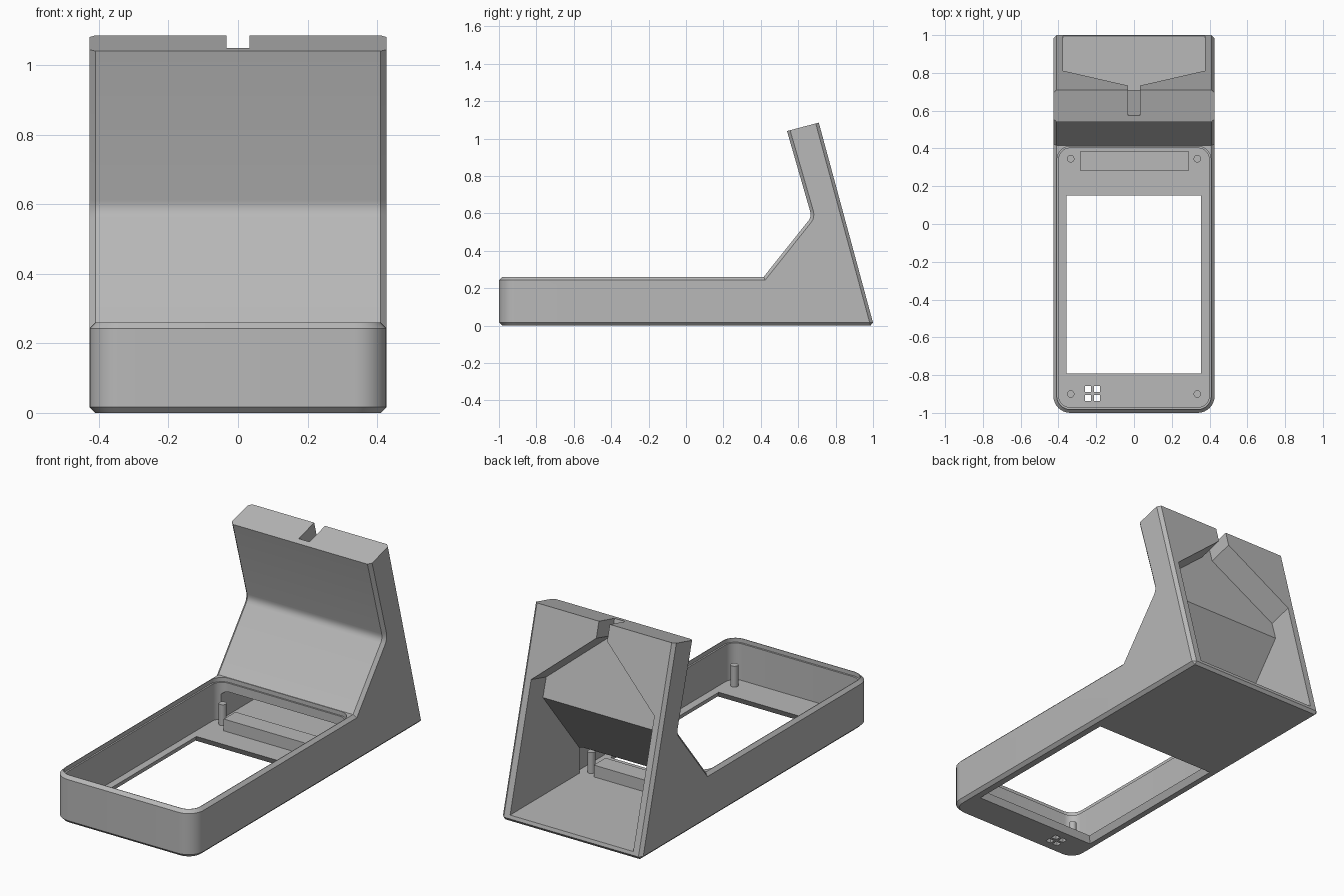
import bpy, bmesh, math
from mathutils import Vector

if "Cube" in bpy.data.objects:
    bpy.data.objects.remove(bpy.data.objects["Cube"])

grey = bpy.data.materials.new("plain grey")
grey.diffuse_color = (0.48, 0.48, 0.48, 1)
grey.use_nodes = True
grey.node_tree.nodes["Principled BSDF"].inputs["Base Color"].default_value = grey.diffuse_color
W = 0.427      # half width
FLOOR = 0.035  # floor thickness


def make(name, bm):
    bmesh.ops.recalc_face_normals(bm, faces=bm.faces[:])
    me = bpy.data.meshes.new(name)
    bm.to_mesh(me)
    bm.free()
    me.materials.append(grey)
    ob = bpy.data.objects.new(name, me)
    bpy.context.collection.objects.link(ob)
    return ob


def loft(bm, lower, upper):
    """Solid between two matching outlines."""
    a = [bm.verts.new(p) for p in lower]
    b = [bm.verts.new(p) for p in upper]
    n = len(a)
    bm.faces.new(a)
    bm.faces.new(b)
    for i in range(n):
        bm.faces.new((a[i], a[(i + 1) % n], b[(i + 1) % n], b[i]))


def solid(name, lower, upper):
    bm = bmesh.new()
    loft(bm, lower, upper)
    return make(name, bm)


def side_prism(name, prof, hw):
    return solid(name, [(-hw, y, z) for y, z in prof], [(hw, y, z) for y, z in prof])


def rect(x0, x1, y0, y1, z):
    return [(x0, y0, z), (x1, y0, z), (x1, y1, z), (x0, y1, z)]


def round_rect(hw, y0, y1, r, z, n=8):
    pts = []
    for cx, cy, a0 in ((hw - r, y1 - r, 0), (r - hw, y1 - r, 90),
                       (r - hw, y0 + r, 180), (hw - r, y0 + r, 270)):
        for i in range(n + 1):
            a = math.radians(a0 + 90 * i / n)
            pts.append((cx + r * math.cos(a), cy + r * math.sin(a), z))
    return pts


def boolean(ob, tool, op='DIFFERENCE'):
    m = ob.modifiers.new("cut", 'BOOLEAN')
    m.operation, m.object, m.solver = op, tool, 'EXACT'
    bpy.context.view_layer.update()
    dg = bpy.context.evaluated_depsgraph_get()
    me = bpy.data.meshes.new_from_object(ob.evaluated_get(dg))
    ob.modifiers.clear()
    ob.data = me
    bpy.data.objects.remove(tool)


# Body: side profile with a softened crease in the back rest
prof = [(-1, 0), (-1, 0.26), (0.415, 0.26)]
p0, p1, p2 = Vector((0.655, 0.561)), Vector((0.672, 0.582)), Vector((0.664, 0.61))
prof += [tuple(p0 * (1 - t) ** 2 + p1 * 2 * t * (1 - t) + p2 * t * t)
         for t in (0, 0.25, 0.5, 0.75, 1)]
prof += [(0.54, 1.04), (0.71, 1.085), (1.004, 0)]
body = side_prism("stand_body", prof, W)

bm = bmesh.new()
bm.from_mesh(body.data)
# round the two front uprights
front = [e for e in bm.edges if all(v.co.y < -0.99 for v in e.verts)
         and abs(e.verts[0].co.z - e.verts[1].co.z) > 0.1]
bmesh.ops.bevel(bm, geom=front, offset=0.09, segments=8, profile=0.5, affect='EDGES')


# chamfer the outline edges, leaving the top of the back rest sharp
def on_rim(e):
    a, b = (v.co for v in e.verts)
    mid = (a + b) / 2
    if min(a.z, b.z) > 1:
        return False
    if mid.y < -0.9 and abs(a.z - b.z) > 0.1:
        return False
    if abs(mid.x) > W - 0.001:
        return True
    if mid.y < -0.9:
        return True
    return mid.z < 0.001


bmesh.ops.bevel(bm, geom=[e for e in bm.edges if on_rim(e)], offset=0.017,
                segments=1, affect='EDGES')
bmesh.ops.recalc_face_normals(bm, faces=bm.faces[:])
bm.to_mesh(body.data)
bm.free()

# Tray cavity with a shallow ledge around its mouth
boolean(body, solid("tray_cutter", round_rect(0.398, -0.97, 0.402, 0.06, FLOOR),
                    round_rect(0.398, -0.97, 0.402, 0.06, 0.5)))
boolean(body, solid("ledge_cutter", round_rect(0.407, -0.98, 0.411, 0.069, 0.237),
                    round_rect(0.407, -0.98, 0.411, 0.069, 0.5)))

# Rear cavity: follows the back rest inside, narrows to a cable slot at the top
inner = [(0.375, FLOOR), (0.375, 0.155), (0.709, 0.573), (0.55, 1.135),
         (0.8, 1.3), (1.3, 1.0), (1.3, FLOOR)]
cavity = side_prism("rear_cutter", inner, 0.375)
S = 0.033
outline = [(0.5, -1.0), (0.5, 0.71), (S, 1.0), (S, 1.5)]
outline[1:2] = [(0.376, 0.0), (0.376, 0.71)]
outline += [(-x, z) for x, z in reversed(outline)]
n = Vector((0, 0.965, 0.262))


def back_point(x, z, d):
    return Vector((x, 1.004 - 0.271 * z, z)) + n * d


boolean(cavity, solid("funnel", [back_point(x, z, 0.4) for x, z in outline],
                      [back_point(x, z, -1.2) for x, z in outline]), 'INTERSECT')
boolean(body, cavity)

# Flared window through the floor
boolean(body, solid("window_cutter", rect(-0.378, 0.374, -0.81, 0.17, -0.001),
                    rect(-0.358, 0.354, -0.79, 0.15, FLOOR + 0.001)))

# Four small sound holes
for hx in (-0.243, -0.196):
    for hy in (-0.873, -0.92):
        h = 0.016
        boolean(body, solid("hole_cutter", rect(hx - h, hx + h, hy - h, hy + h, -0.1),
                            rect(hx - h, hx + h, hy - h, hy + h, 0.1)))

# Mounting posts
for x in (-0.335, 0.335):
    for y in (-0.9, 0.345):
        ring = [(x + 0.02 * math.cos(k * math.pi / 6), y + 0.02 * math.sin(k * math.pi / 6))
                for k in range(12)]
        post = solid("mounting_post", [(a, b, FLOOR - 0.005) for a, b in ring],
                     [(a, b, 0.15) for a, b in ring])

# Raised bar on the floor
bar = solid("floor_bar", rect(-0.285, 0.292, 0.283, 0.385, FLOOR - 0.005),
            rect(-0.285, 0.292, 0.283, 0.385, 0.1))

# Smooth the rounded corners and crease, keep edges sharp
for ob in bpy.context.collection.objects:
    ob.select_set(ob.type == 'MESH')
bpy.context.view_layer.objects.active = body
bpy.ops.object.shade_smooth_by_angle(angle=math.radians(31))
